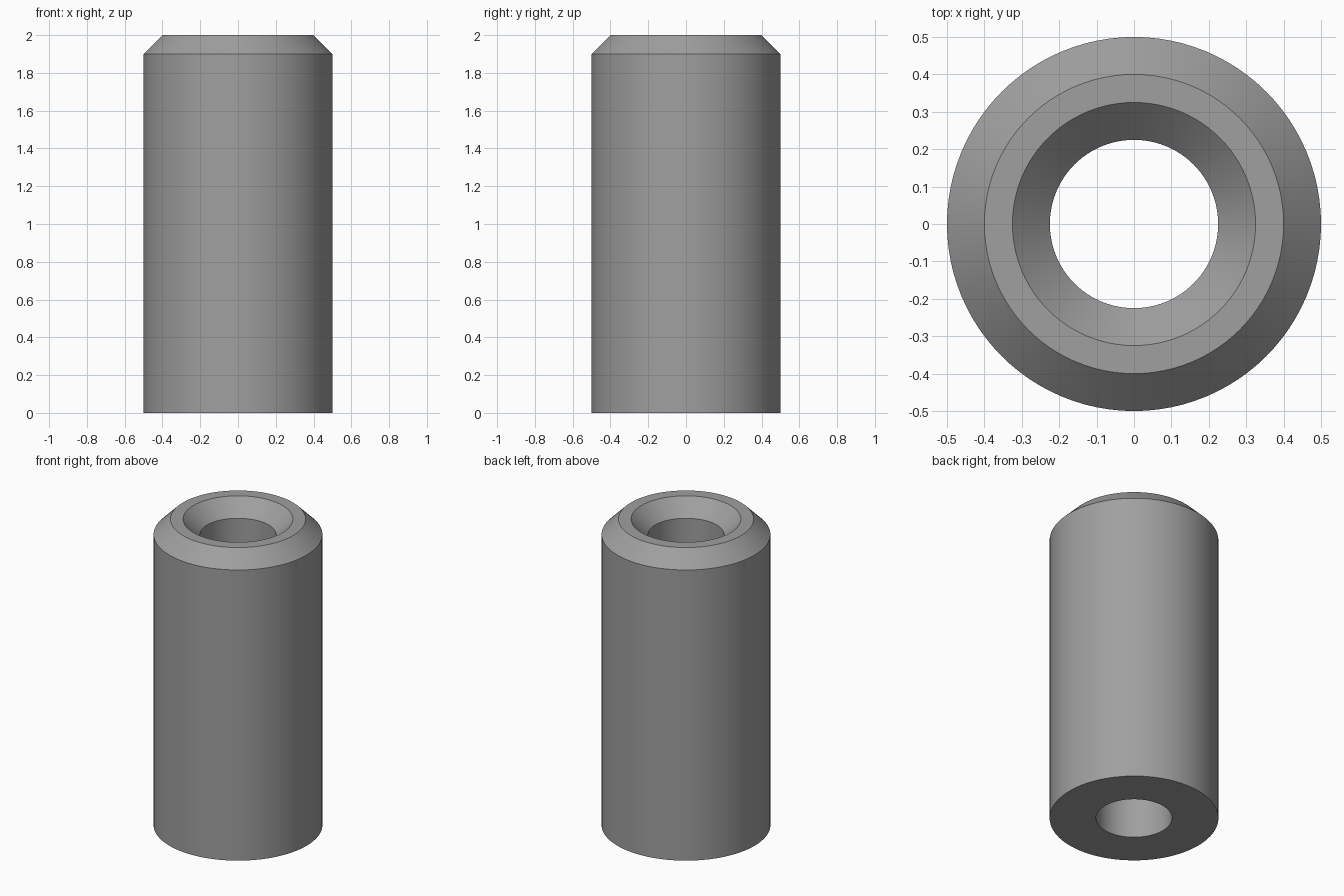
import bpy, bmesh, math

if "Cube" in bpy.data.objects:
    bpy.data.objects.remove(bpy.data.objects["Cube"])

SEGMENTS = 96

# Closed (radius, height) cross-section of the sleeve wall
PROFILE = [(0.225, 0.0), (0.5, 0.0), (0.5, 1.9), (0.4, 2.0), (0.325, 2.0), (0.225, 1.9)]

# Grey metal colour
grey = bpy.data.materials.new("grey_metal")
grey.diffuse_color = (0.35, 0.35, 0.35, 1.0)
grey.use_nodes = True
grey.node_tree.nodes["Principled BSDF"].inputs["Base Color"].default_value = grey.diffuse_color

# Sleeve: one ring of vertices per profile point, bridged to the next ring
bm = bmesh.new()
rings = []
for r, z in PROFILE:
    angles = [2 * math.pi * i / SEGMENTS for i in range(SEGMENTS)]
    rings.append([bm.verts.new((r * math.cos(a), r * math.sin(a), z)) for a in angles])
for k, lower in enumerate(rings):
    upper = rings[(k + 1) % len(rings)]
    for i in range(SEGMENTS):
        j = (i + 1) % SEGMENTS
        bm.faces.new((lower[i], lower[j], upper[j], upper[i]))
bmesh.ops.recalc_face_normals(bm, faces=bm.faces)

mesh = bpy.data.meshes.new("sleeve")
bm.to_mesh(mesh)
bm.free()
mesh.materials.append(grey)
sleeve = bpy.data.objects.new("sleeve", mesh)
bpy.context.collection.objects.link(sleeve)

# Smooth round walls with crisp chamfer edges
bpy.context.view_layer.objects.active = sleeve
sleeve.select_set(True)
bpy.ops.object.shade_smooth_by_angle(angle=math.radians(30))
